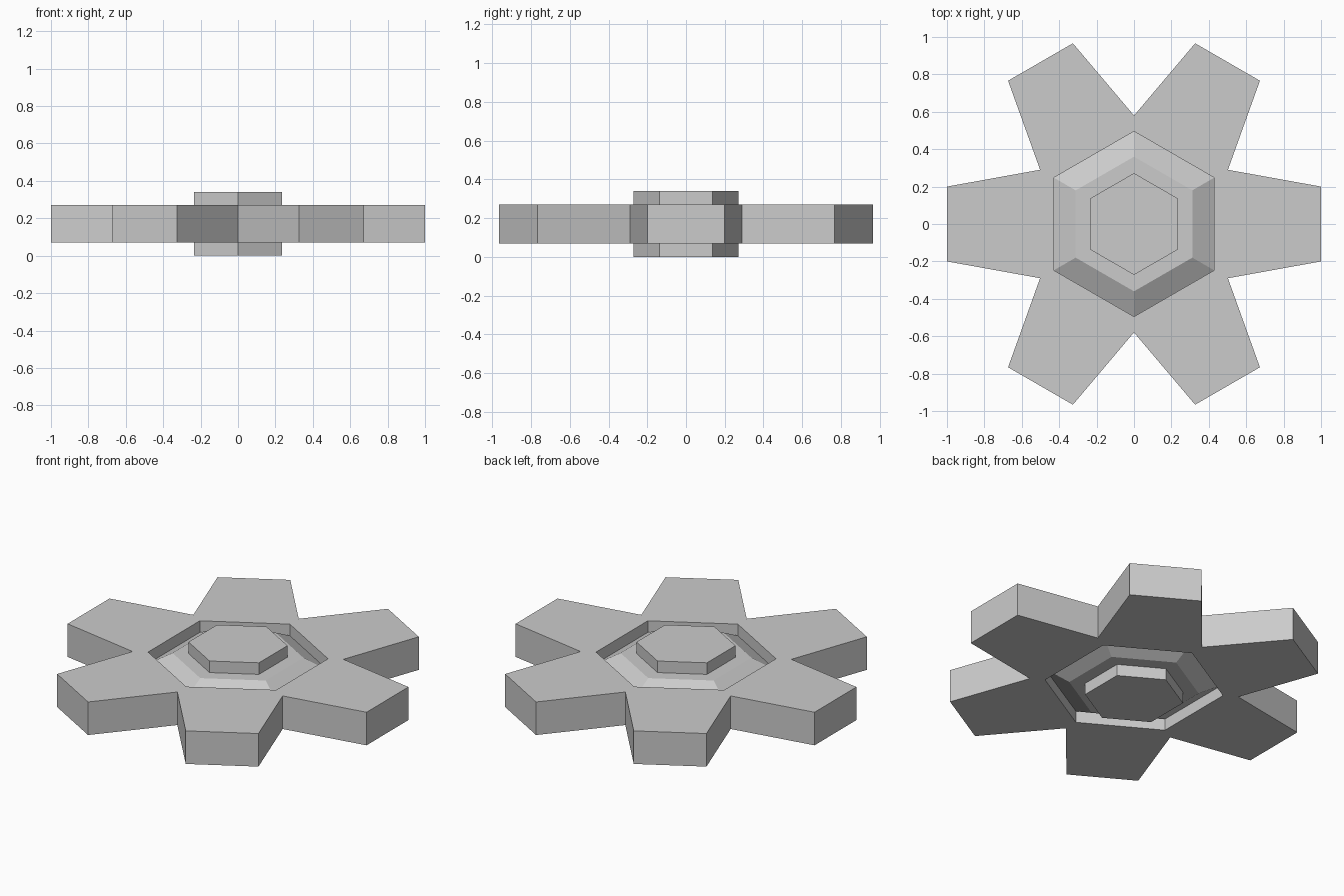
import bpy
import bmesh
from math import cos, sin, radians

cube = bpy.data.objects.get("Cube")
if cube:
    bpy.data.objects.remove(cube)

steel = bpy.data.materials.new("plain grey")
steel.use_nodes = True
grey = (0.6, 0.6, 0.6, 1)
steel.diffuse_color = grey
steel.node_tree.nodes["Principled BSDF"].inputs["Base Color"].default_value = grey

SIDES = 6
STEP = radians(360 / SIDES)
BOTTOM, TOP, HEIGHT = 0.07, 0.27, 0.34


def finish(name, bm):
    bmesh.ops.recalc_face_normals(bm, faces=bm.faces)
    mesh = bpy.data.meshes.new(name)
    bm.to_mesh(mesh)
    bm.free()
    mesh.materials.append(steel)
    obj = bpy.data.objects.new(name, mesh)
    bpy.context.collection.objects.link(obj)
    return obj


def hexagon(bm, radius, z):
    """Loop of corners with one corner pointing along y."""
    return [bm.verts.new((radius * cos((i - 0.5) * STEP),
                          radius * sin((i - 0.5) * STEP), z))
            for i in range(SIDES)]


def bridge(bm, a, b):
    for i in range(len(a)):
        j = (i + 1) % len(a)
        bm.faces.new((a[i], a[j], b[j], b[i]))


def loft(name, profile):
    """Hexagonal solid through (radius, z) steps, capped at both ends."""
    bm = bmesh.new()
    loops = [hexagon(bm, r, z) for r, z in profile]
    for a, b in zip(loops, loops[1:]):
        bridge(bm, a, b)
    bm.faces.new(loops[0])
    bm.faces.new(loops[-1])
    return finish(name, bm)


def toothed_ring(name):
    """Six flared teeth around a hexagonal opening."""
    bm = bmesh.new()
    tooth = [(0.502, -0.29), (1.0, -0.2), (1.0, 0.2)]
    outers, inners = [], []
    for z in (BOTTOM, TOP):
        outer = [bm.verts.new((x * cos(k * STEP) - y * sin(k * STEP),
                               x * sin(k * STEP) + y * cos(k * STEP), z))
                 for k in range(SIDES) for x, y in tooth]
        inner = hexagon(bm, 0.495, z)
        for k in range(SIDES):
            n = (k + 1) % SIDES
            bm.faces.new((*outer[3 * k:3 * k + 3], outer[3 * n],
                          inner[n], inner[k]))
        outers.append(outer)
        inners.append(inner)
    bridge(bm, *outers)
    bridge(bm, *inners)
    return finish(name, bm)


toothed_ring("toothed_ring")

# Centre web, chamfered down to a groove on both faces
loft("chamfered_web", [(0.36, BOTTOM), (0.495, 0.14), (0.495, 0.20), (0.36, TOP)])

# Raised hub, standing proud of both faces
loft("hub", [(0.272, 0), (0.272, HEIGHT)])
